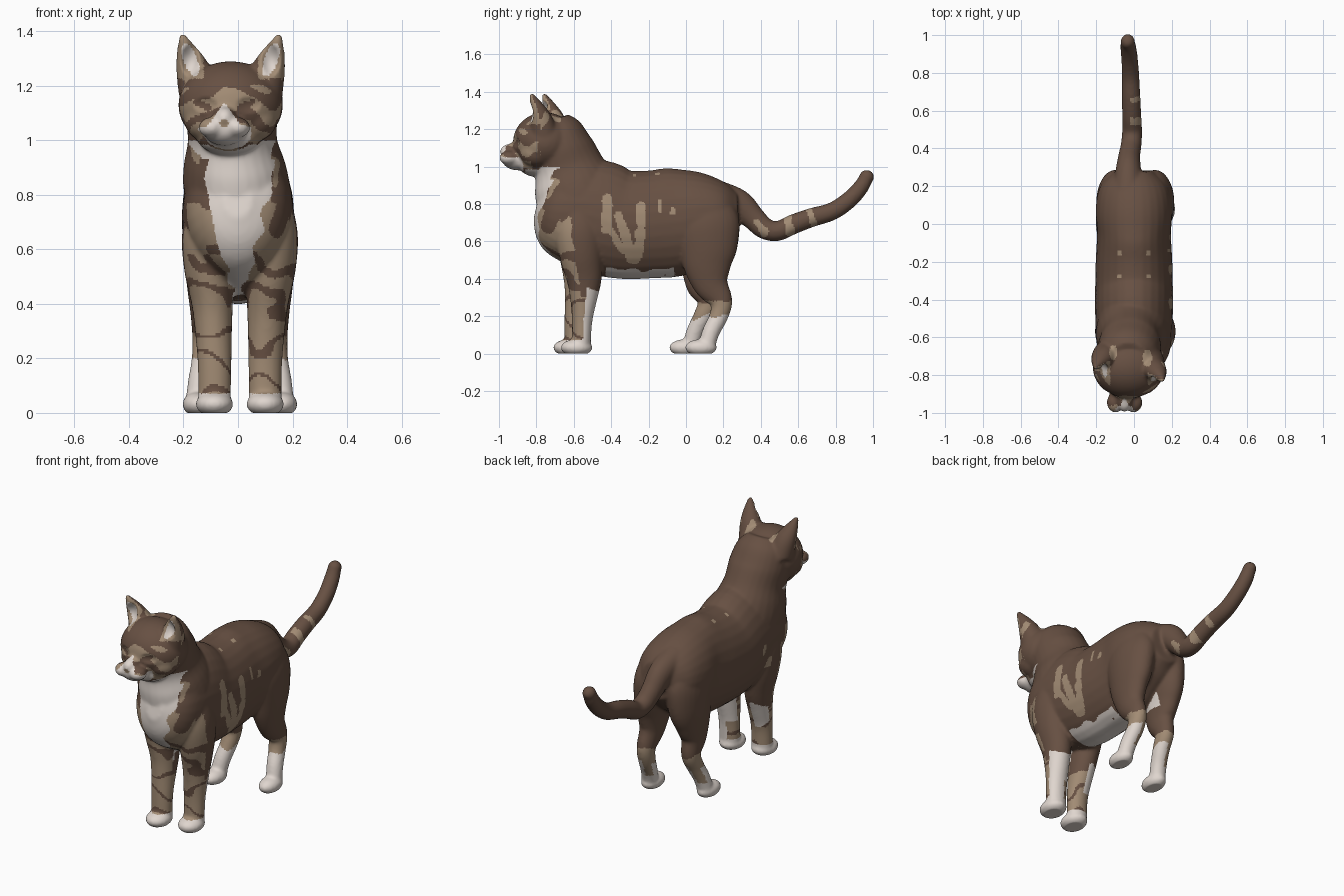
import bpy, bmesh, math
from mathutils import Vector, Matrix, noise

cube = bpy.data.objects.get("Cube")
if cube:
    bpy.data.objects.remove(cube, do_unlink=True)

BROWN, TAN, WHITE = range(3)
bm = bmesh.new()


def make_material(name, colour):
    mat = bpy.data.materials.new(name)
    mat.use_nodes = True
    mat.diffuse_color = (*colour, 1)
    shader = next(n for n in mat.node_tree.nodes if n.type == 'BSDF_PRINCIPLED')
    shader.inputs["Base Color"].default_value = (*colour, 1)
    shader.inputs["Roughness"].default_value = 0.8
    return mat


def ball(centre, radii):
    matrix = Matrix.Translation(centre) @ Matrix.Diagonal((*radii, 1))
    bmesh.ops.create_icosphere(bm, subdivisions=4, radius=1, matrix=matrix)


def spline(points, steps=5):
    pts = [Vector(p) for p in points]
    pts = [pts[0] * 2 - pts[1]] + pts + [pts[-1] * 2 - pts[-2]]
    result = []
    for a, b, c, d in zip(pts, pts[1:], pts[2:], pts[3:]):
        for i in range(steps):
            t = i / steps
            result.append((b * 2 + (c - a) * t + (a * 2 - b * 5 + c * 4 - d) * t ** 2
                           + (b * 3 - a - c * 3 + d) * t ** 3) / 2)
    return result + [pts[-2]]


def tube(points, sides=28):
    """Loft ellipses along points of (x, y, z, half width, half depth)."""
    path = spline(points)
    centres = [Vector(p[:3]) for p in path]
    rings = []
    for i, p in enumerate(path):
        tangent = centres[min(i + 1, len(path) - 1)] - centres[max(i - 1, 0)]
        across = Vector((1, 0, 0))
        up = across.cross(tangent).normalized()
        wide, deep = max(p[3], 0.004), max(p[4], 0.004)
        angles = [math.tau * k / sides for k in range(sides)]
        rings.append([bm.verts.new(centres[i] + across * wide * math.cos(a)
                                   + up * deep * math.sin(a)) for a in angles])
    for low, high in zip(rings, rings[1:]):
        for k in range(sides):
            j = (k + 1) % sides
            bm.faces.new((low[k], low[j], high[j], high[k]))
    bm.faces.new(rings[0][::-1])
    bm.faces.new(rings[-1])


# torso, chest to rump
tube([(0, y, z, w, h) for y, z, w, h in (
    (-.8, .785, .05, .07), (-.755, .775, .14, .18), (-.67, .76, .19, .25),
    (-.5, .735, .205, .305), (-.35, .692, .206, .292), (-.2, .69, .203, .288),
    (-.05, .705, .196, .29), (.08, .73, .203, .25), (.2, .745, .178, .185), (.28, .75, .1, .11))])

# neck, flowing into the withers
tube([(0, -.565, .72, .17, .2), (-.005, -.575, .82, .195, .225), (-.012, -.6, .91, .187, .217),
      (-.02, -.63, 1, .164, .187), (-.025, -.667, 1.1, .168, .17),
      (-.03, -.69, 1.19, .15, .138), (-.03, -.71, 1.25, .1, .088)])

# head, muzzle, nose bridge, throat, whisker pads and cheeks
ball((-.027, -.755, 1.13), (.192, .17, .16))
ball((-.05, -.9, 1.04), (.08, .085, .06))
ball((-.05, -.925, 1.08), (.043, .07, .045))
ball((-.035, -.8, 1.02), (.12, .1, .075))
for side in (-1, 1):
    ball((-.05 + side * .047, -.945, 1.047), (.048, .053, .038))
    ball((-.027 + side * .085, -.8, 1.075), (.085, .09, .08))

# ears, the head being turned a little
for side in (-1, 1):
    y = -.775 - side * .033
    tube([(-.027 + side * dx, y + dy, z, w, d) for dx, dy, z, w, d in (
        (.115, .05, 1.16, .075, .08), (.132, .035, 1.25, .067, .06),
        (.15, .015, 1.31, .049, .04), (.17, -.01, 1.365, .022, .02),
        (.177, -.018, 1.39, .01, .011))])

# legs: each path is (x, y, z, half width, half depth), the feet shifted by the stride
FRONT = [(.1, -.57, .78, .09, .12), (.113, -.57, .65, .1, .13), (.114, -.56, .52, .09, .115),
         (.102, -.545, .4, .076, .095), (.097, -.547, .3, .068, .074), (.093, -.555, .18, .062, .055),
         (.093, -.56, .05, .06, .05)]
HIND = [(.09, .09, .82, .08, .14), (.1, .105, .7, .103, .18), (.113, .115, .58, .092, .162),
        (.122, .115, .47, .073, .13), (.124, .135, .37, .058, .095), (.126, .187, .28, .049, .062),
        (.13, .175, .2, .047, .05), (.144, .135, .12, .046, .047), (.155, .11, .04, .045, .045)]
for side in (-1, 1):
    for path, paw_y, stride, paw_w in ((FRONT, -.585, -.04, .069), (HIND, .08, -.085, .056)):
        shift = stride if side < 0 else 0
        tube([(.007 + side * x, y + shift * min(1, max(0, 1.6 - z * 3)), z, w, d)
              for x, y, z, w, d in path])
        foot_x = .007 + side * path[-1][0]
        ball((foot_x, paw_y + shift, .032), (paw_w, .085, .045))

# tail
tube([(-.03, .16, .85, .085, .08), (-.03, .28, .8, .068, .078), (-.025, .36, .725, .058, .064),
      (-.015, .42, .67, .055, .058), (-.01, .49, .655, .053, .053), (-.012, .57, .69, .051, .053),
      (-.015, .67, .727, .049, .051), (-.018, .78, .76, .046, .048), (-.023, .87, .82, .044, .046),
      (-.03, .935, .89, .042, .042), (-.033, .968, .95, .036, .036)])
ball((-.033, .966, .945), (.038, .04, .038))

# fuse the parts into one smooth skin
bmesh.ops.recalc_face_normals(bm, faces=bm.faces)
mesh = bpy.data.meshes.new("body_parts")
bm.to_mesh(mesh)
bm.free()
body = bpy.data.objects.new("body", mesh)
bpy.context.collection.objects.link(body)
remesh = body.modifiers.new("fuse", 'REMESH')
remesh.mode = 'VOXEL'
remesh.voxel_size = .0085
smooth = body.modifiers.new("soften", 'SMOOTH')
smooth.factor = .5
smooth.iterations = 9
bpy.context.view_layer.update()
graph = bpy.context.evaluated_depsgraph_get()
skin = bpy.data.meshes.new_from_object(body.evaluated_get(graph))
body.modifiers.clear()
body.data = skin
skin.name = "body_skin"


def dent(v, centre, radius, push):
    """Push the front of the skin back around a point."""
    d = math.hypot((v.co.x - centre[0]) / radius[0], (v.co.z - centre[1]) / radius[1])
    if d < 1:
        v.co.y += push * (1 - d * d)


# ear hollows, eye sockets, flat soles
front_facing = [v for v in skin.vertices if v.co.y < -.7 and v.normal.y < -.2]
for v in front_facing:
    for side in (-1, 1):
        dent(v, (-.027 + side * .148, 1.295), (.035, .06), .03)
        dent(v, (-.04 + side * .08, 1.13), (.045, .03), .014)
for v in skin.vertices:
    v.co.z = max(v.co.z, 0)
skin.update()


def near(p, streaks):
    """True when the side position lies on one of the streaks (start, end, radius)."""
    q = Vector((p.y, p.z))
    for start, end, radius in streaks:
        a, b = Vector(start), Vector(end)
        t = max(0, min(1, (q - a).dot(b - a) / (b - a).length_squared))
        if (q - a.lerp(b, t)).length < radius + noise.noise(p * 20) * .012:
            return True
    return False


FLANK = [((-.42, .83), (-.425, .66), .027), ((-.41, .66), (-.34, .56), .02),
         ((-.36, .74), (-.33, .66), .024), ((-.33, .66), (-.29, .5), .028),
         ((-.245, .79), (-.24, .66), .022), ((-.24, .66), (-.27, .5), .026),
         ((-.14, .82), (-.14, .77), .014), ((-.07, .78), (-.07, .76), .014)]
TAIL = [((.38, .7), (.42, .65), .02), ((.54, .74), (.56, .65), .022), ((.66, .76), (.68, .7), .018)]
TEMPLE = [((-.75, 1.27), (-.8, 1.17), .02), ((-.83, 1.12), (-.8, 1.05), .025)]
ELBOW = [((-.52, .62), (-.49, .54), .02), ((-.46, .72), (-.45, .68), .014)]


def face_colour(p, n, wobble):
    x, z = p.x + .05, p.z
    wide = abs(x)
    if p.y < -.87:
        if math.hypot(x, (z - 1.063) * 1.4) < .018:
            return TAN
        if z < 1.07 - wide * .2 + wobble * .3 and wide < .1 or wide < (1.14 - z) * .7:
            return WHITE
    slant = wide - .08
    if math.hypot(slant / .035, (z - 1.13 - slant * .35) / .014) < 1:
        return BROWN
    if n.y < -.25 and z < 1.19 + wobble:
        return TAN if math.sin(z * 55 + wide * 25 + wobble * 60) > -.35 else BROWN
    return BROWN


def hind_leg_colour(p, n, wobble):
    if p.z < .2 + wobble:
        return TAN if n.x < -.1 and n.y > .3 and p.z > .1 else WHITE
    return TAN if p.z < .28 + wobble else BROWN


def front_leg_colour(p, n, wobble, patch):
    if n.y > .15 and p.z < .33 + wobble:
        full = p.x > 0 and n.x > -.2
        if full or p.z > .19 + wobble and n.x < .1:
            return WHITE
    stripe = math.sin(p.z * 48 + p.x * 14 + patch * 5)
    if p.z < .3:
        return TAN if stripe < .8 else BROWN
    return TAN if n.y < -.2 and stripe < .35 else BROWN


def coat_colour(p, n):
    x, y, z = p
    wobble = noise.noise(p * 10) * .04
    patch = noise.noise(p * 8 + Vector((3, 1, 5)))
    if y > .3:
        return TAN if x > -.02 and near(p, TAIL) else BROWN
    if z < .07:
        return WHITE
    # belly, inner thigh and hind legs
    if -.43 < y < -.06 and .36 < z < .44 + wobble and abs(x) < .15:
        return WHITE
    if -.1 < x < 0 and n.x > .5 and .02 < y < .16 and .43 < z < .5 + wobble:
        return WHITE
    if y > -.2 and z < .36:
        return hind_leg_colour(p, n, wobble)
    # ears, the spots behind them and the small spots along the back
    if z > 1.225 and abs(x + .027) > .1 and n.y < -.1 and y < -.68:
        off = abs(x + .027) - .148 - (z - 1.295) * .3
        return WHITE if math.hypot(off / .026, (z - 1.295) / .06) < 1 else TAN
    if z > 1.2 and min(math.hypot((x + .11) / .02, (y + .68) / .04),
                       math.hypot((x - .07) / .026, (y + .71) / .045)) < 1:
        return TAN
    if z > .9 and max(abs(abs(x) - .077), abs(abs(y + .215) - .06)) < .011:
        return TAN
    if y < -.78 and z > .985 or y < -.86:
        return face_colour(p, n, wobble)
    if z > 1.0:
        return TAN if abs(x + .03) > .1 and near(p, TEMPLE) else BROWN
    # white bib, narrowing downwards
    half = min(.125, .02 + (z - .42) * .24) + max(0, z - .94) * .5
    middle = -.02 if z > .93 else .003
    if y < -.55 and n.y < -.1 and abs(x - middle) < half + wobble and z > .38:
        return WHITE
    # front legs, chest and flank markings
    if y < -.42 and z < .58:
        return front_leg_colour(p, n, wobble, patch)
    if y < -.55 and n.y < -.25:
        return TAN if patch > (-.15 if z < .77 else .15) else BROWN
    return TAN if near(p, FLANK if x > .05 else ELBOW) else BROWN


# coat colours
skin.materials.clear()
skin.materials.append(make_material("brown_fur", (.135, .08, .055)))
skin.materials.append(make_material("tan_fur", (.36, .26, .175)))
skin.materials.append(make_material("white_fur", (.74, .67, .62)))
for polygon in skin.polygons:
    polygon.material_index = coat_colour(polygon.center, polygon.normal)
    polygon.use_smooth = True
